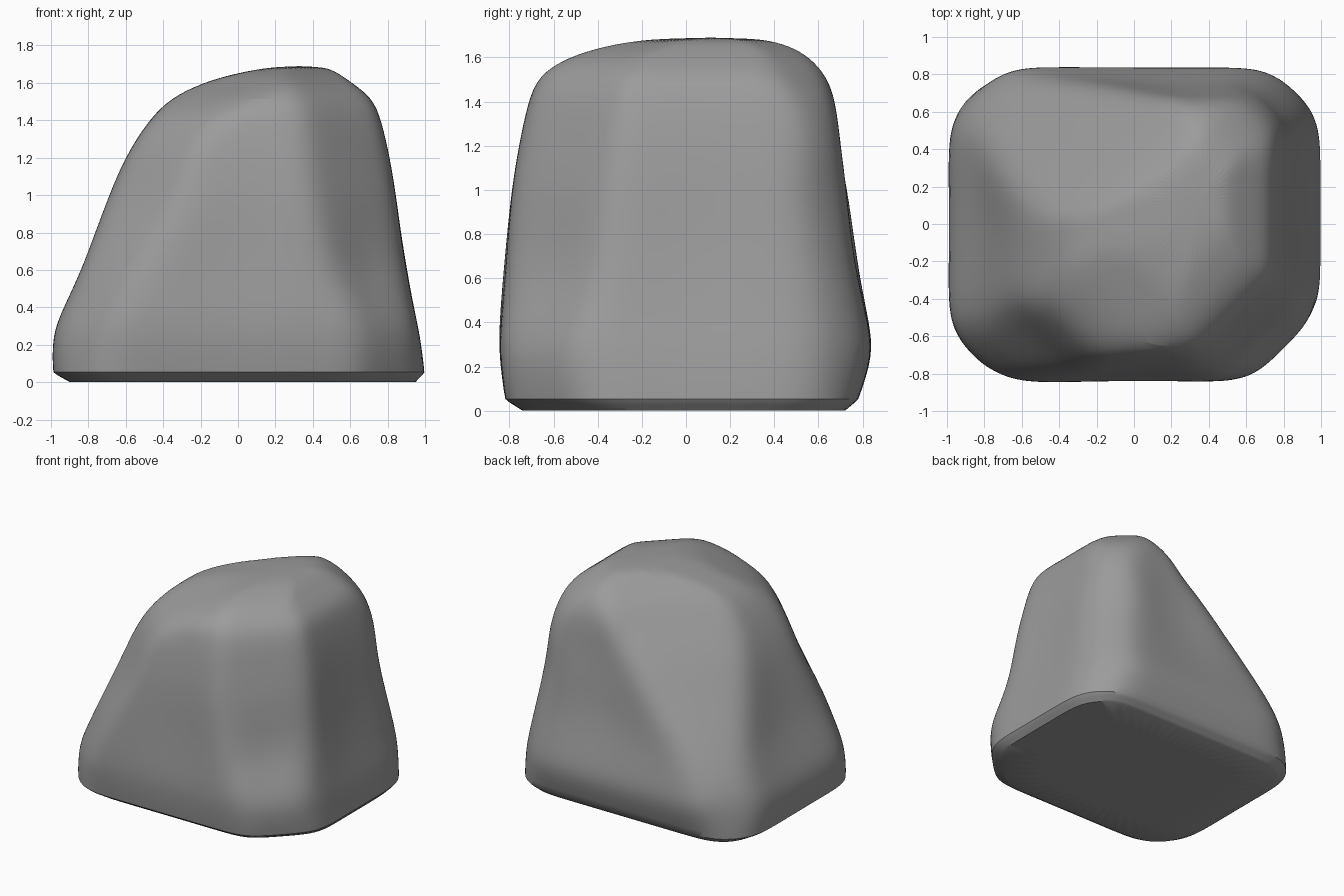
import bpy, bmesh
from math import cos, sin, pi, sqrt, exp

if "Cube" in bpy.data.objects:
    bpy.data.objects.remove(bpy.data.objects["Cube"])

# Rock slices: height, x min/max, y min/max, then diagonal reach of the
# front-left, front-right, back-right and back-left corners
SLICES = [
    (0.00, -0.90, 0.95, -0.74, 0.72, 1.46, 1.33, 1.50, 1.47),
    (0.05, -0.99, 1.00, -0.82, 0.78, 1.57, 1.45, 1.58, 1.57),
    (0.25, -1.00, 0.98, -0.85, 0.85, 1.56, 1.49, 1.58, 1.55),
    (0.40, -0.94, 0.95, -0.85, 0.83, 1.49, 1.44, 1.55, 1.50),
    (0.60, -0.85, 0.92, -0.84, 0.79, 1.39, 1.33, 1.49, 1.35),
    (0.80, -0.78, 0.89, -0.83, 0.77, 1.26, 1.26, 1.43, 1.16),
    (1.00, -0.70, 0.86, -0.81, 0.755, 1.13, 1.21, 1.38, 0.96),
    (1.20, -0.61, 0.82, -0.77, 0.72, 1.03, 1.14, 1.36, 0.77),
    (1.40, -0.48, 0.77, -0.72, 0.69, 0.89, 1.07, 1.27, 0.54),
    (1.52, -0.36, 0.72, -0.67, 0.64, 0.62, 0.99, 1.12, 0.40),
    (1.60, -0.19, 0.61, -0.55, 0.57, 0.34, 0.84, 0.98, 0.26),
    (1.65, -0.02, 0.54, -0.40, 0.50, 0.17, 0.66, 0.86, 0.16),
    (1.69, 0.20, 0.46, -0.15, 0.38, -0.15, 0.46, 0.70, 0.06),
]
# Shallow worn hollows: x, y, z, radius, depth
HOLLOWS = [
    (0.70, -0.62, 0.55, 0.25, 0.03),   # front right corner groove
    (0.25, 0.76, 0.95, 0.40, 0.04),    # back face
    (-0.78, 0.00, 0.70, 0.40, 0.03),   # left face
    (0.05, -0.83, 0.80, 0.45, 0.03),   # front face
    (0.90, 0.05, 0.75, 0.45, 0.03),    # right face
]
SIDES = 64
SHARP = 26  # higher gives crisper corners


def ring(bm, s):
    """Rounded eight-sided outline, measured outward from the slice centre."""
    z, x0, x1, y0, y1, fl, fr, br, bl = s
    cx, cy = (x0 + x1) / 2, (y0 + y1) / 2
    d = 1 / sqrt(2)
    planes = [(-1, 0, -x0), (1, 0, x1), (0, -1, -y0), (0, 1, y1),
              (-d, -d, fl * d), (d, -d, fr * d), (d, d, br * d), (-d, d, bl * d)]
    verts = []
    for i in range(SIDES):
        a = 2 * pi * i / SIDES
        u, v = cos(a), sin(a)
        total = sum((max(0, u * nx + v * ny) / (h - nx * cx - ny * cy)) ** SHARP
                    for nx, ny, h in planes)
        r = total ** (-1 / SHARP)
        x, y = cx + r * u, cy + r * v
        for hx, hy, hz, rad, depth in HOLLOWS:
            q = ((x - hx) ** 2 + (y - hy) ** 2 + (z - hz) ** 2) / rad ** 2
            r -= depth * exp(-q)
        verts.append(bm.verts.new((cx + r * u, cy + r * v, z)))
    return verts


# Loft the slices into one closed skin
bm = bmesh.new()
rings = [ring(bm, s) for s in SLICES]
for lo, hi in zip(rings, rings[1:]):
    for i in range(SIDES):
        j = (i + 1) % SIDES
        bm.faces.new((lo[i], lo[j], hi[j], hi[i]))

# Flat underside and crown, with a crisp fold around the foot
base = bm.faces.new(rings[0][::-1])
bm.faces.new(rings[-1])
crease = bm.edges.layers.float.new("crease_edge")
for e in base.edges:
    e[crease] = 1.0
foot = set(rings[1])
for e in bm.edges:
    if e.verts[0] in foot and e.verts[1] in foot:
        e[crease] = 0.7

mesh = bpy.data.meshes.new("rock")
bm.to_mesh(mesh)
bm.free()
rock = bpy.data.objects.new("rock", mesh)
bpy.context.collection.objects.link(rock)

# Dark grey stone
stone = bpy.data.materials.new("stone")
stone.diffuse_color = (0.33, 0.33, 0.33, 1)
stone.use_nodes = True
stone.node_tree.nodes["Principled BSDF"].inputs["Base Color"].default_value = stone.diffuse_color
mesh.materials.append(stone)

# Soft weathered surface
sub = rock.modifiers.new("soften", 'SUBSURF')
sub.levels = sub.render_levels = 2
bpy.context.view_layer.objects.active = rock
rock.select_set(True)
bpy.ops.object.shade_smooth_by_angle(angle=0.7)
